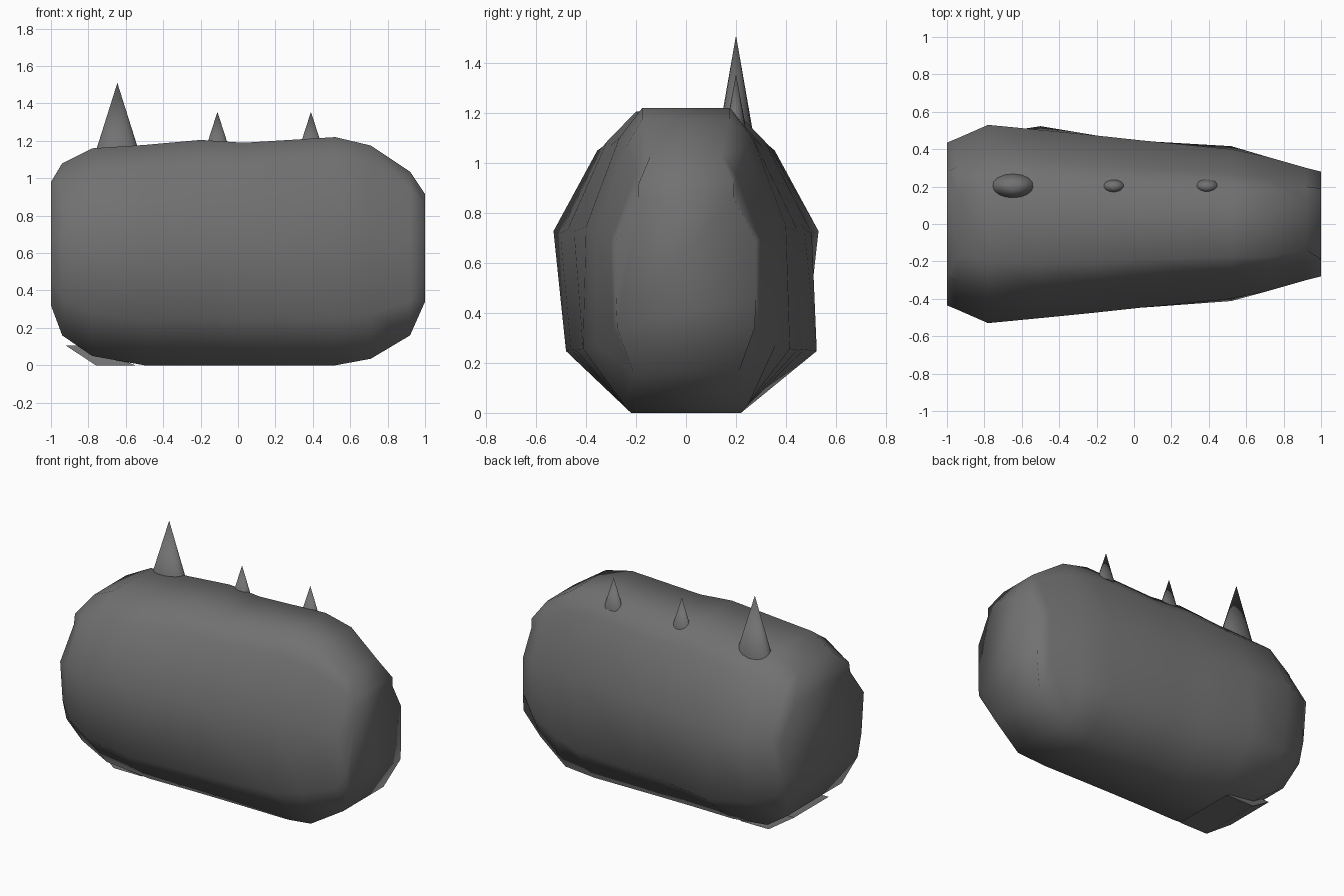
import bpy, bmesh, math

if "Cube" in bpy.data.objects:
    bpy.data.objects.remove(bpy.data.objects["Cube"])

grey = bpy.data.materials.new("dark_grey")
grey.diffuse_color = (0.165, 0.165, 0.165, 1)
grey.use_nodes = True
grey.node_tree.nodes["Principled BSDF"].inputs["Base Color"].default_value = grey.diffuse_color


def finish(name, bm, angle=40):
    bmesh.ops.recalc_face_normals(bm, faces=bm.faces)
    mesh = bpy.data.meshes.new(name)
    bm.to_mesh(mesh)
    bm.free()
    mesh.materials.append(grey)
    obj = bpy.data.objects.new(name, mesh)
    bpy.context.collection.objects.link(obj)
    bpy.ops.object.select_all(action='DESELECT')
    obj.select_set(True)
    bpy.context.view_layer.objects.active = obj
    bpy.ops.object.shade_smooth_by_angle(angle=math.radians(angle))
    return obj


# Body: faceted oval sections lofted along x
# (x, bottom z, top z, half widths: waist, front flank, back flank, bottom, top)
stations = [
    (-1.00, 0.32, 0.98, 0.435, 0.41, 0.41, 0.37, 0.28),
    (-0.94, 0.16, 1.08, 0.46, 0.43, 0.43, 0.29, 0.17),
    (-0.78, 0.05, 1.16, 0.53, 0.47, 0.48, 0.26, 0.20),
    (-0.50, 0.00, 1.178, 0.503, 0.48, 0.523, 0.22, 0.205),
    (-0.20, 0.00, 1.205, 0.473, 0.46, 0.472, 0.215, 0.20),
    (0.03, 0.00, 1.19, 0.448, 0.44, 0.445, 0.215, 0.19),
    (0.52, 0.00, 1.22, 0.40, 0.412, 0.416, 0.22, 0.175),
    (0.71, 0.035, 1.175, 0.36, 0.36, 0.36, 0.25, 0.175),
    (0.92, 0.16, 1.035, 0.30, 0.29, 0.30, 0.21, 0.14),
    (1.00, 0.34, 0.915, 0.28, 0.28, 0.28, 0.275, 0.19)]

bm = bmesh.new()
rings = []
for x, lo, hi, w, front, back, wb, wt in stations:
    shoulder = max(wt, 0.67 * w)
    section = [(wb, 0.0), (back, 0.21), (w, 0.61), (shoulder, 0.90), (wt, 1.0),
               (-wt, 1.0), (-shoulder, 0.90), (-w, 0.61), (-front, 0.21),
               (-wb, 0.0)]
    rings.append([bm.verts.new((x, y, lo + (hi - lo) * t))
                  for y, t in section])
n = len(rings[0])
for a, b in zip(rings, rings[1:]):
    for i in range(n):
        j = (i + 1) % n
        bm.faces.new((a[i], a[j], b[j], b[i]))
bm.faces.new(rings[0])
bm.faces.new(rings[-1])
finish("body", bm, 100)


# Row of spikes on the back edge of the top
def spike(name, x, rx, ry, base, tip):
    bm = bmesh.new()
    bmesh.ops.create_cone(bm, cap_ends=True, segments=16, radius1=1,
                          radius2=0, depth=1)
    for v in bm.verts:
        v.co = (x + v.co.x * rx, 0.2 + v.co.y * ry,
                base + (v.co.z + 0.5) * (tip - base))
    finish(name, bm)


spike("large_spike", -0.645, 0.126, 0.07, 1.11, 1.51)
spike("small_spike_middle", -0.11, 0.066, 0.038, 1.15, 1.355)
spike("small_spike_end", 0.39, 0.066, 0.038, 1.15, 1.355)

# Thin flap under the left end
bm = bmesh.new()
outline = [(-0.55, 0.22, 0.0), (-0.76, 0.22, 0.0), (-0.92, 0.18, 0.105),
           (-0.80, 0.18, 0.105)]
sides = [[bm.verts.new((x, s * y, z)) for x, y, z in outline] for s in (1, -1)]
for i in range(4):
    j = (i + 1) % 4
    bm.faces.new((sides[0][i], sides[0][j], sides[1][j], sides[1][i]))
for side in sides:
    bm.faces.new(side)
finish("under_flap", bm, 20)
